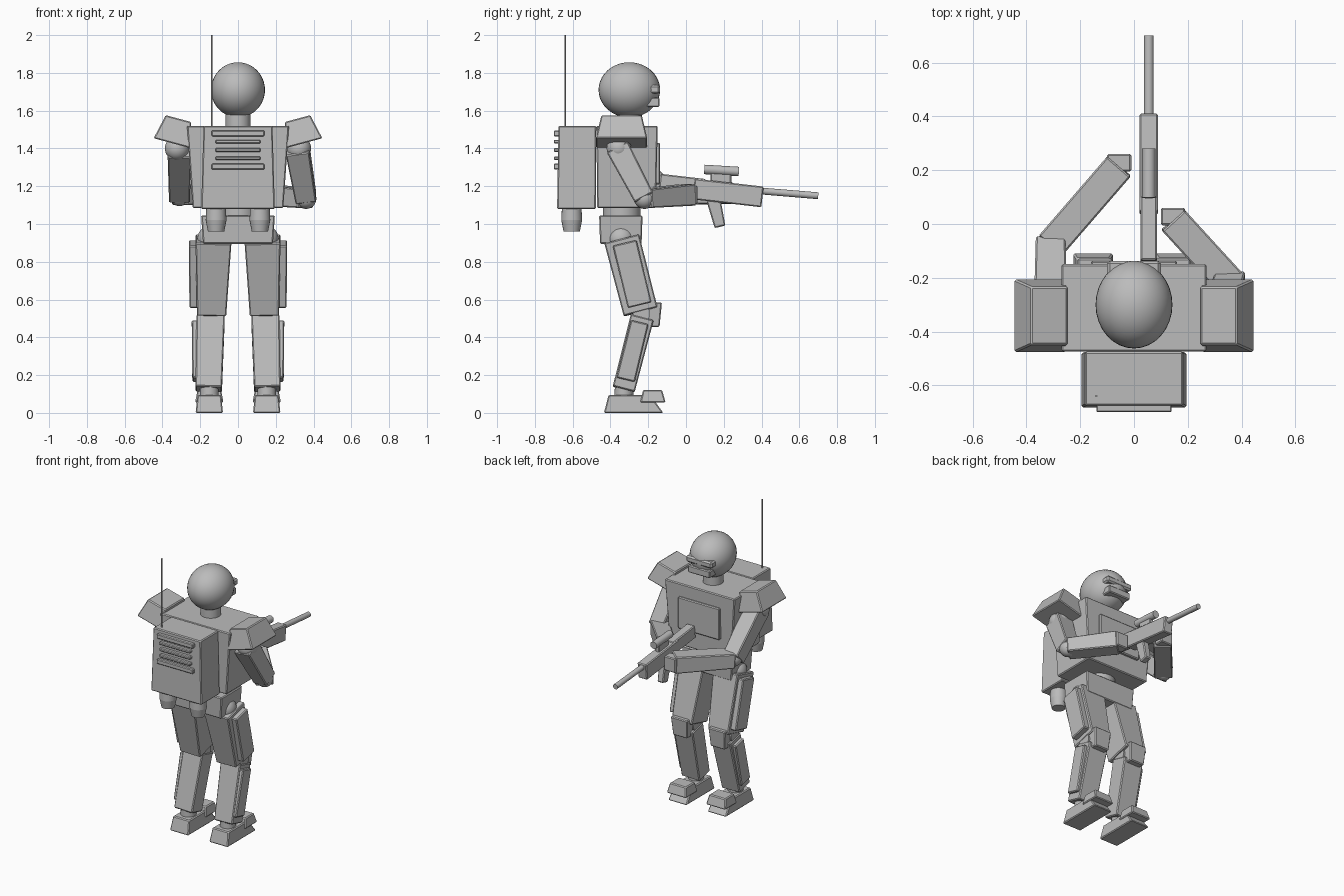
import bpy, bmesh, math
from mathutils import Vector

cube = bpy.data.objects.get("Cube")
if cube:
    bpy.data.objects.remove(cube, do_unlink=True)

grey = bpy.data.materials.new("plain_grey")
grey.use_nodes = True
grey.diffuse_color = (0.5, 0.5, 0.5, 1)
grey.node_tree.nodes["Principled BSDF"].inputs["Base Color"].default_value = (0.5, 0.5, 0.5, 1)

X, Y, Z = Vector((1, 0, 0)), Vector((0, 1, 0)), Vector((0, 0, 1))
SIDES = (("left", 1), ("right", -1))


def finish(name, bm, bevel=0.0, smooth=False):
    bmesh.ops.recalc_face_normals(bm, faces=bm.faces)
    for f in bm.faces:
        f.smooth = smooth and len(f.verts) <= 4
    mesh = bpy.data.meshes.new(name)
    bm.to_mesh(mesh)
    bm.free()
    mesh.materials.append(grey)
    obj = bpy.data.objects.new(name, mesh)
    bpy.context.collection.objects.link(obj)
    if bevel:
        mod = obj.modifiers.new("soft_edges", 'BEVEL')
        mod.width, mod.segments = bevel, 1
    return obj


def loft(name, a, size_a, b, size_b, u=X, v=Y, bevel=0.006):
    """Solid between two rectangles centred on a and b."""
    bm = bmesh.new()
    rings = []
    for c, (w, d) in ((a, size_a), (b, size_b)):
        rings.append([bm.verts.new(Vector(c) + u * (w / 2 * i) + v * (d / 2 * j))
                      for i, j in ((-1, -1), (1, -1), (1, 1), (-1, 1))])
    bm.faces.new(rings[0])
    bm.faces.new(rings[1])
    for i in range(4):
        k = (i + 1) % 4
        bm.faces.new((rings[0][i], rings[0][k], rings[1][k], rings[1][i]))
    return finish(name, bm, bevel)


def limb(name, a, b, size_a, size_b, ref=X, bevel=0.006):
    """Tapered bar whose ends stand square to its axis."""
    axis = (Vector(b) - Vector(a)).normalized()
    u = (ref - axis * ref.dot(axis)).normalized()
    return loft(name, a, size_a, b, size_b, u, axis.cross(u), bevel)


def box(name, x, y, z, bevel=0.006):
    """Box given by its ranges."""
    cx, cy = sum(x) / 2, sum(y) / 2
    size = (x[1] - x[0], y[1] - y[0])
    return loft(name, (cx, cy, z[0]), size, (cx, cy, z[1]), size, bevel=bevel)


def ball(name, centre, radii):
    bm = bmesh.new()
    bmesh.ops.create_uvsphere(bm, u_segments=32, v_segments=20, radius=1)
    bmesh.ops.scale(bm, vec=radii, verts=bm.verts)
    bmesh.ops.translate(bm, vec=centre, verts=bm.verts)
    return finish(name, bm, smooth=True)


def tube(name, a, b, r0, r1):
    a, b = Vector(a), Vector(b)
    bm = bmesh.new()
    bmesh.ops.create_cone(bm, cap_ends=True, segments=24, radius1=r0, radius2=r1, depth=(b - a).length)
    bmesh.ops.rotate(bm, matrix=(b - a).to_track_quat('Z', 'Y').to_matrix(), verts=bm.verts)
    bmesh.ops.translate(bm, vec=(a + b) / 2, verts=bm.verts)
    return finish(name, bm, smooth=True)


# Head
ball("head", (0, -0.30, 1.71), (0.143, 0.163, 0.146))
tube("neck", (0, -0.30, 1.50), (0, -0.30, 1.60), 0.066, 0.066)
box("visor", (-0.10, 0.10), (-0.20, -0.137), (1.69, 1.735), 0.01)
box("mouth_guard", (-0.085, 0.085), (-0.21, -0.14), (1.62, 1.67))

# Torso and hips
loft("torso", (0, -0.315, 1.085), (0.48, 0.31), (0, -0.312, 1.52), (0.54, 0.325))
box("chest_plate", (-0.16, 0.16), (-0.18, -0.137), (1.21, 1.43))
tube("waist", (0, -0.34, 1.02), (0, -0.34, 1.10), 0.10, 0.10)
loft("pelvis", (0, -0.345, 0.895), (0.37, 0.22), (0, -0.345, 1.045), (0.39, 0.23))

# Backpack
loft("backpack", (0, -0.58, 1.08), (0.39, 0.205), (0, -0.575, 1.52), (0.365, 0.20))
for i in range(5):
    z = 1.48 - 0.044 * i
    outer = i in (0, 4)
    w, h = (0.14, 0.016) if outer else (0.12, 0.01)
    box(f"vent_bar_{i + 1}", (-w, w), (-0.70, -0.67), (z - h, z + h), 0.005)
tube("antenna", (-0.14, -0.64, 1.50), (-0.14, -0.64, 2.0), 0.004, 0.004)
for side, s in SIDES:
    x, y = 0.116 * s, -0.605
    tube(f"{side}_thruster_top", (x, y, 1.02), (x, y, 1.085), 0.055, 0.052)
    tube(f"{side}_thruster_nozzle", (x, y, 0.96), (x, y, 1.02), 0.043, 0.055)

# Shoulders
for side, s in SIDES:
    limb(f"{side}_shoulder_pad", (0.35 * s, -0.341, 1.428), (0.315 * s, -0.341, 1.558),
         (0.20, 0.272), (0.14, 0.215))
    ball(f"{side}_shoulder_joint", (0.322 * s, -0.355, 1.40), (0.065,) * 3)

# Arms: each side holds a different point of the rifle
ARMS = {
    "left": ((0.315, -0.36, 1.40), (0.36, -0.22, 1.135), (0.145, 0.015, 1.155)),
    "right": ((-0.31, -0.35, 1.40), (-0.31, -0.08, 1.15), (-0.055, 0.215, 1.165)),
}
for side, (shoulder, elbow, wrist) in ARMS.items():
    limb(f"{side}_upper_arm", shoulder, elbow, (0.125, 0.125), (0.11, 0.11))
    ball(f"{side}_elbow", elbow, (0.055,) * 3)
    limb(f"{side}_forearm", elbow, wrist, (0.10, 0.115), (0.115, 0.115), ref=Z)
    hx, hy, hz = wrist
    box(f"{side}_hand", (hx - 0.045, hx + 0.045), (hy - 0.02, hy + 0.045), (hz - 0.05, hz + 0.05))

# Rifle, tipped slightly downwards
def on_rifle(y, up=0.0):
    return (0.055, y, 1.215 - 0.115 * y + up)

limb("rifle_stock", on_rifle(-0.14, -0.01), on_rifle(0.10, -0.01), (0.062, 0.09), (0.062, 0.09))
limb("rifle_body", on_rifle(0.04, -0.025), on_rifle(0.405, -0.025), (0.07, 0.11), (0.07, 0.11))
tube("rifle_barrel", on_rifle(0.39, 0.005), on_rifle(0.70, 0.015), 0.018, 0.018)
tube("rifle_scope", on_rifle(0.097, 0.085), on_rifle(0.28, 0.095), 0.025, 0.025)
box("scope_mount", (0.04, 0.07), (0.13, 0.24), (1.20, 1.275))
limb("rifle_magazine", (0.055, 0.145, 1.13), (0.055, 0.18, 0.985), (0.05, 0.075), (0.045, 0.058))

# Legs
for side, s in SIDES:
    hip, thigh_end = (0.13 * s, -0.34, 0.92), (0.14 * s, -0.24, 0.535)
    ball(f"{side}_hip_joint", (0.14 * s, -0.345, 0.92), (0.075,) * 3)
    limb(f"{side}_thigh", hip, thigh_end, (0.19, 0.19), (0.155, 0.185))
    limb(f"{side}_thigh_plate", (0.225 * s, -0.325, 0.90), (0.225 * s, -0.245, 0.57),
         (0.07, 0.13), (0.065, 0.13))
    x = 0.145 * s
    tube(f"{side}_knee_joint", (x - 0.07, -0.235, 0.525), (x + 0.07, -0.235, 0.525), 0.045, 0.045)
    loft(f"{side}_knee_pad", (x, -0.17, 0.455), (0.11, 0.06), (x, -0.17, 0.585), (0.13, 0.085))
    limb(f"{side}_shin", (x, -0.232, 0.505), (0.155 * s, -0.33, 0.125), (0.15, 0.125), (0.14, 0.12))
    limb(f"{side}_shin_plate", (0.215 * s, -0.245, 0.48), (0.222 * s, -0.32, 0.175),
         (0.06, 0.095), (0.04, 0.10))
    x = 0.152 * s
    tube(f"{side}_ankle", (x, -0.33, 0.07), (x, -0.325, 0.17), 0.05, 0.05)
    loft(f"{side}_foot", (x, -0.277, 0.0), (0.145, 0.315), (x, -0.30, 0.095), (0.125, 0.22))
    loft(f"{side}_toe_cap", (x, -0.175, 0.055), (0.15, 0.135), (x, -0.177, 0.122), (0.125, 0.10))
